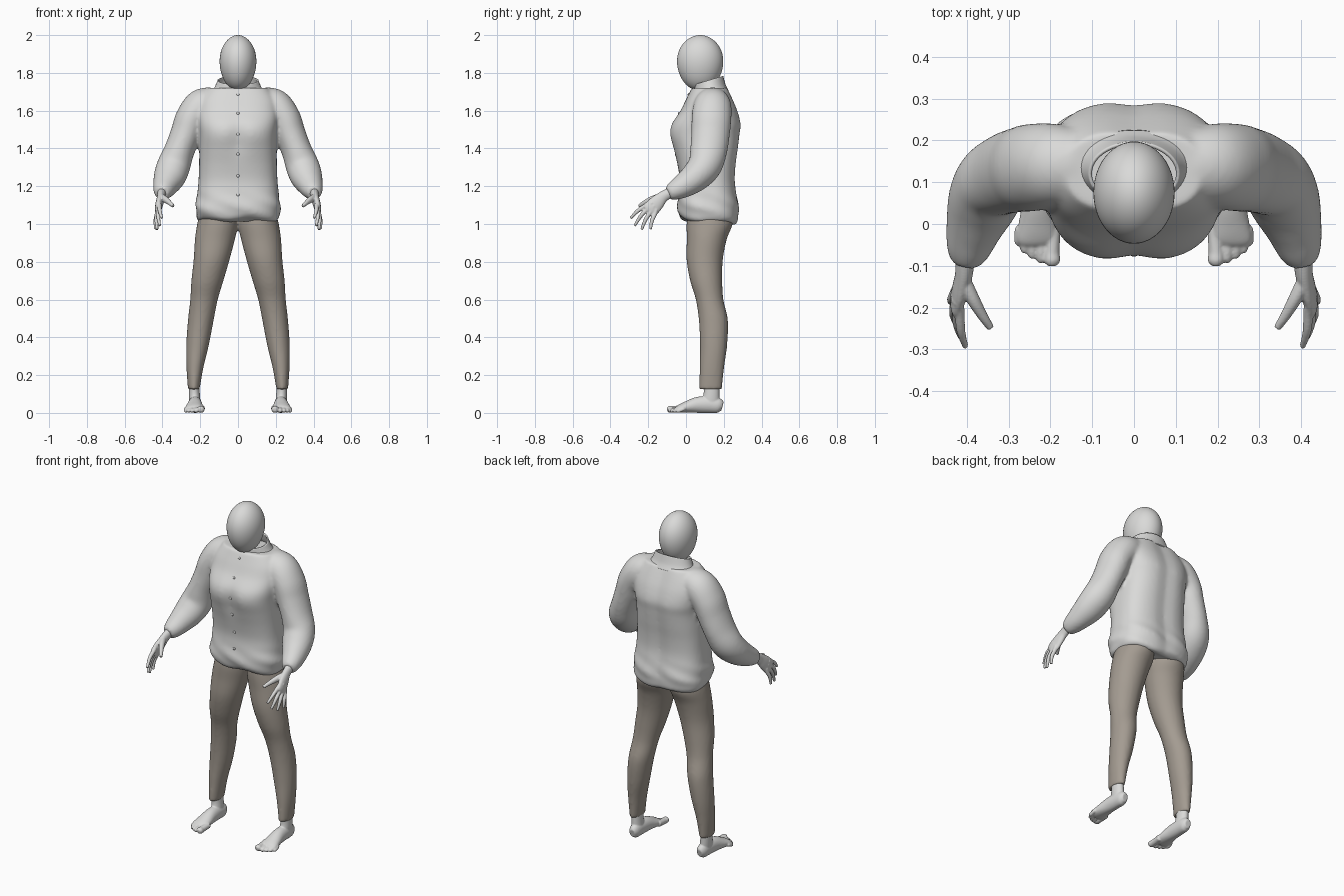
import bpy, bmesh, math
from mathutils import Vector

cube = bpy.data.objects.get("Cube")
if cube:
    bpy.data.objects.remove(cube, do_unlink=True)


def material(name, rgb):
    m = bpy.data.materials.new(name)
    m.use_nodes = True
    m.diffuse_color = (*rgb, 1)
    bsdf = next(n for n in m.node_tree.nodes if n.type == 'BSDF_PRINCIPLED')
    bsdf.inputs["Base Color"].default_value = (*rgb, 1)
    return m


PALE = material("pale grey", (0.7, 0.7, 0.69))
BROWN = material("warm brown grey", (0.37, 0.33, 0.285))


def resample(rows, n=6):
    """Catmull-Rom interpolation of loft rows."""
    out = []
    for i in range(len(rows) - 1):
        a, b, c, d = (rows[max(0, min(len(rows) - 1, i + k))] for k in (-1, 0, 1, 2))
        for s in range(n):
            t = s / n
            out.append([0.5 * (2 * q + (r - p) * t + (2 * p - 5 * q + 4 * r - w) * t * t
                               + (3 * q - p - 3 * r + w) * t ** 3)
                        for p, q, r, w in zip(a, b, c, d)])
    return out + [list(rows[-1])]


def tube(bm, rows, side=1, flat=False, power=2.0, seg=32, cap=True):
    """Loft ellipses; a row is x, y, z, radius across, radius along."""
    rows = resample(rows)
    loops = []
    for i, (x, y, z, ru, rv) in enumerate(rows):
        if flat:
            u, v = Vector((1, 0, 0)), Vector((0, 1, 0))
        else:
            t = Vector(rows[min(i + 1, len(rows) - 1)][:3]) - Vector(rows[max(i - 1, 0)][:3])
            t.normalize()
            u = (Vector((1, 0, 0)) - t * t.x).normalized()
            v = t.cross(u)
        loop = []
        for k in range(seg):
            c, s = math.cos(math.tau * k / seg), math.sin(math.tau * k / seg)
            c = math.copysign(abs(c) ** (2 / power), c)
            s = math.copysign(abs(s) ** (2 / power), s)
            p = Vector((x, y, z)) + u * ru * c + v * rv * s
            loop.append(bm.verts.new((p.x * side, p.y, p.z)))
        loops.append(loop)
    for a, b in zip(loops, loops[1:]):
        for k in range(seg):
            j = (k + 1) % seg
            bm.faces.new((a[k], a[j], b[j], b[k]))
    if cap:
        bm.faces.new(loops[0])
        bm.faces.new(loops[-1])


def finish(bm, name, mat, voxel=0, smooth=5):
    """Turn a bmesh into an object, optionally fused into one skin."""
    bmesh.ops.recalc_face_normals(bm, faces=bm.faces)
    for f in bm.faces:
        f.smooth = True
    me = bpy.data.meshes.new(name)
    bm.to_mesh(me)
    bm.free()
    me.materials.append(mat)
    ob = bpy.data.objects.new(name, me)
    bpy.context.collection.objects.link(ob)
    if voxel:
        r = ob.modifiers.new("fuse", 'REMESH')
        r.mode, r.voxel_size, r.use_smooth_shade = 'VOXEL', voxel, True
        s = ob.modifiers.new("soften", 'SMOOTH')
        s.factor, s.iterations = 0.5, smooth
    return ob


# Head: a slightly tapered egg
bm = bmesh.new()
bmesh.ops.create_uvsphere(bm, u_segments=48, v_segments=32, radius=1)
for v in bm.verts:
    taper = 1 + 0.06 * v.co.z * (1 - v.co.z ** 2)
    v.co = Vector((v.co.x * 0.097 * taper, v.co.y * 0.122 * taper + 0.075, v.co.z * 0.147 + 1.853))
finish(bm, "head", PALE)

# Shirt body: height, half width, front y, back y
body = [(1.015, .205, .01, .255), (1.035, .217, -.03, .277), (1.09, .224, -.046, .282),
        (1.16, .216, -.036, .27), (1.23, .209, -.032, .262), (1.31, .206, -.045, .266),
        (1.39, .205, -.066, .277), (1.47, .205, -.088, .287), (1.53, .212, -.078, .293),
        (1.60, .218, -.03, .275), (1.66, .205, .0, .25), (1.72, .16, .03, .222)]
bm = bmesh.new()
tube(bm, [(0, (f + b) / 2, z, w, (b - f) / 2) for z, w, f, b in body],
     flat=True, power=2.7, seg=64)
for v in bm.verts:
    x, y, z = v.co
    # hollow between the chest halves and along the spine
    dip = math.exp(-(x / 0.045) ** 2)
    v.co.y += 0.016 * dip * math.exp(-((z - 1.46) / 0.09) ** 2) if y < 0.1 else -0.01 * dip
    # gathered folds near the hem
    low = max(0, 1 - abs(z - 1.09) / 0.1)
    ang = math.atan2(y - 0.12, x)
    fold = 1 + 0.022 * low * math.sin(5 * ang + 60 * z)
    v.co.x *= fold
    v.co.y = 0.12 + (v.co.y - 0.12) * fold
    if z < 1.05:
        v.co.z += 0.006 * math.sin(4 * ang) - 0.02 * max(0, math.sin(ang))

# Sleeves, fused with the body
sleeve = [(.12, .14, 1.66, .07, .08), (.19, .14, 1.625, .092, .10), (.245, .135, 1.56, .086, .105),
          (.275, .13, 1.48, .082, .102), (.31, .12, 1.39, .08, .098), (.34, .10, 1.31, .088, .09),
          (.362, .05, 1.25, .085, .08), (.383, -.01, 1.205, .068, .066),
          (.397, -.065, 1.175, .052, .05), (.403, -.095, 1.162, .034, .037)]
for side in (1, -1):
    tube(bm, sleeve, side)
shirt = finish(bm, "shirt", PALE, 0.009, 8)

# Standing collar, lower at the front
bm = bmesh.new()
tube(bm, [(0, .125, 1.70, .165, .10), (0, .125, 1.735, .13, .085), (0, .12, 1.785, .108, .077)],
     flat=True, cap=False, seg=48)
for v in bm.verts:
    v.co.z += (v.co.y - 0.2) * 0.3
collar = finish(bm, "collar", PALE)
collar.modifiers.new("cloth", 'SOLIDIFY').thickness = 0.008

# Buttons set on the shirt front
deps = bpy.context.evaluated_depsgraph_get()
shell = shirt.evaluated_get(deps)
bm = bmesh.new()
for z in (1.685, 1.585, 1.475, 1.37, 1.255, 1.155):
    hit, loc, nor, _ = shell.ray_cast(Vector((0, -1, z)), Vector((0, 1, 0)))
    if hit:
        made = bmesh.ops.create_uvsphere(bm, u_segments=16, v_segments=8, radius=0.008)
        for v in made["verts"]:
            v.co.y *= 0.5
            v.co += loc
finish(bm, "buttons", PALE)

# Trousers: both legs fused at the crotch
leg = [(.103, .125, 1.07, .095, .115), (.108, .125, 1.0, .108, .122), (.122, .11, .92, .106, .106),
       (.14, .099, .81, .095, .096), (.162, .107, .7, .085, .085), (.18, .125, .6, .073, .073),
       (.197, .145, .49, .068, .077), (.214, .146, .36, .06, .072), (.228, .137, .24, .045, .065),
       (.234, .13, .125, .031, .06)]
bm = bmesh.new()
for side in (1, -1):
    tube(bm, leg, side, flat=True)
finish(bm, "trousers", BROWN, 0.009, 5)

# Feet
foot = [(.225, .193, .035, .018, .024), (.226, .17, .04, .03, .04), (.227, .12, .044, .034, .044),
        (.228, .06, .042, .038, .042), (.23, 0, .03, .046, .03), (.232, -.035, .022, .049, .021),
        (.232, -.05, .017, .042, .013)]
ankle = [(.233, .135, .16, .027, .042), (.231, .135, .1, .029, .042), (.228, .13, .05, .03, .05)]
toes = [(.196, -.1, .018), (.222, -.093, .012), (.243, -.083, .011), (.261, -.07, .011), (.276, -.052, .01)]

# Hands
palm = [(.403, -.075, 1.17, .024, .027), (.407, -.12, 1.145, .021, .03), (.415, -.155, 1.112, .02, .04),
        (.424, -.185, 1.08, .016, .043), (.426, -.2, 1.065, .011, .037)]
fingers = [((.417, -.21, 1.1), (.403, -.294, 1.03)), ((.424, -.2, 1.085), (.414, -.272, .99)),
           ((.428, -.185, 1.068), (.428, -.235, .97)), ((.429, -.165, 1.053), (.437, -.188, .972))]
thumb = [(.408, -.135, 1.145, .018, .018), (.385, -.18, 1.13, .016, .018),
         (.362, -.22, 1.112, .012, .013), (.343, -.248, 1.095, .009, .009)]

for side, label in ((1, "left"), (-1, "right")):
    bm = bmesh.new()
    tube(bm, foot, side)
    tube(bm, ankle, side)
    for x, y, r in toes:
        tube(bm, [(x - .003, -.01, .024, r, r), (x, y + .035, .019, r, r),
                  (x, y + .012, r + .001, r * 1.1, r), (x, y, r, r * .6, r * .6)], side, seg=16)
    for v in bm.verts:
        v.co.z = max(v.co.z, 0)
    finish(bm, label + "_foot", PALE, 0.004, 3)

    bm = bmesh.new()
    tube(bm, palm, side)
    tube(bm, thumb, side, seg=16)
    for a, b in fingers:
        a, b = Vector(a), Vector(b)
        start, mid = a.lerp(b, -0.3), a.lerp(b, 0.5) + Vector((.004, -.004, .004))
        tube(bm, [(*start, .012, .012), (*a, .012, .012), (*mid, .0105, .0105), (*b, .007, .007)],
             side, seg=16)
    finish(bm, label + "_hand", PALE, 0.0035, 3)
